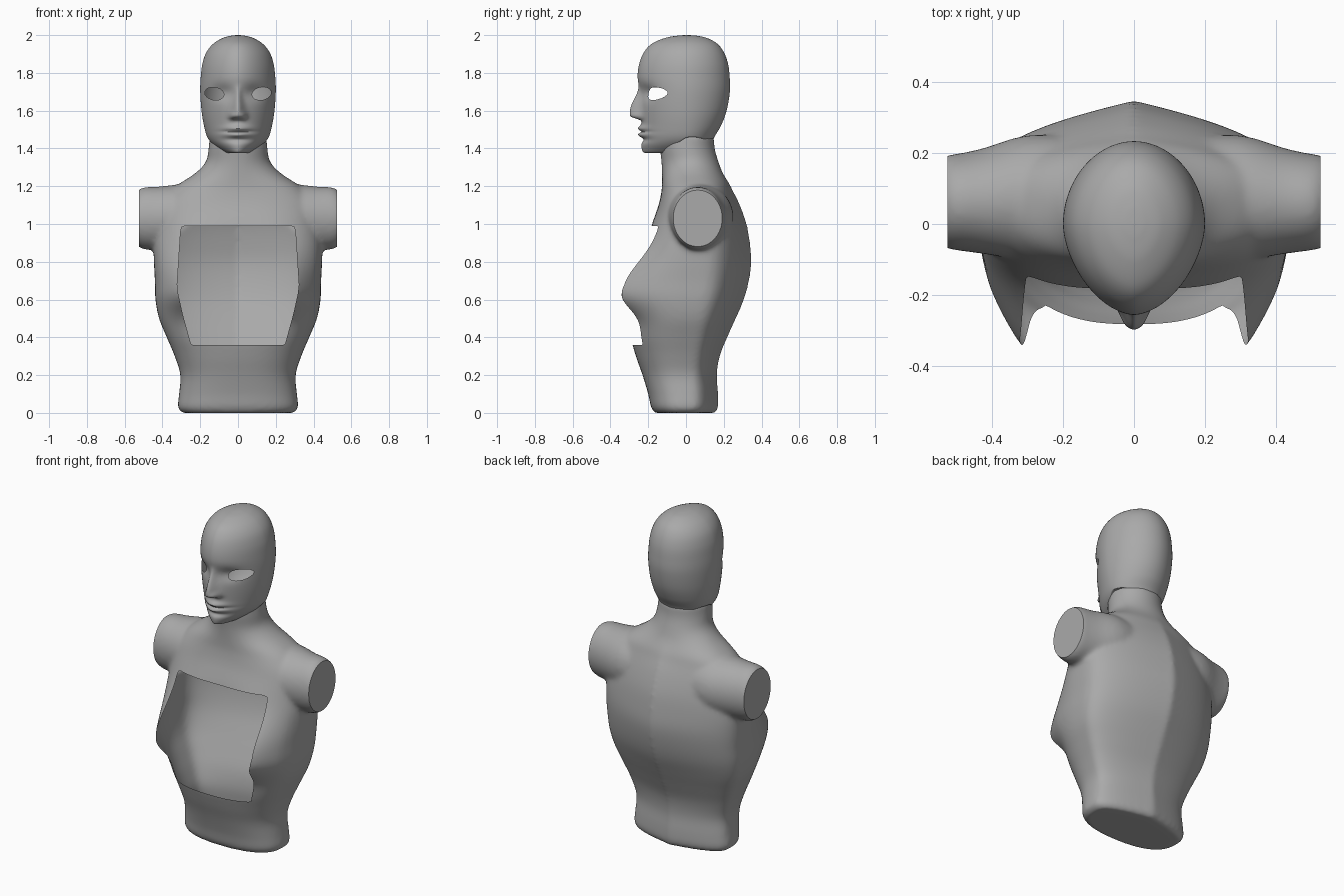
import bpy, bmesh
from math import sin, cos, pi, exp
from mathutils import Vector

cube = bpy.data.objects.get("Cube")
if cube:
    bpy.data.objects.remove(cube)

grey = bpy.data.materials.new("mannequin grey")
grey.use_nodes = True
TONE = (0.4, 0.4, 0.4, 1)
grey.diffuse_color = TONE
grey.node_tree.nodes["Principled BSDF"].inputs["Base Color"].default_value = TONE


def spline(rows, steps):
    """Catmull-Rom rows between the given key rows."""
    out, last = [], len(rows) - 1
    for i in range(last):
        p = [rows[max(0, min(last, i + k))] for k in (-1, 0, 1, 2)]
        for s in range(steps):
            t = s / steps
            out.append([b + t * (c - a) / 2 + t * t * (a - 2.5 * b + 2 * c - d / 2)
                        + t ** 3 * (1.5 * (b - c) + (d - a) / 2) for a, b, c, d in zip(*p)])
    return out + [list(rows[-1])]


def loft(bm, rings):
    """Skin closed rings and cap both ends."""
    loops = [[bm.verts.new(co) for co in ring] for ring in rings]
    for a, b in zip(loops, loops[1:]):
        for i in range(len(a)):
            j = (i + 1) % len(a)
            bm.faces.new((a[i], a[j], b[j], b[i]))
    bm.faces.new(loops[0][::-1])
    bm.faces.new(loops[-1])


def gauss(d, s):
    return exp(-(d / s) ** 2 / 2)


def ramp(v, a, b):
    t = max(0, min(1, (v - a) / (b - a)))
    return t * t * (3 - 2 * t)


def power(v, p):
    return (1 if v >= 0 else -1) * abs(v) ** (2 / p)


def carve(bm, outline):
    """Cut a convex x-z outline (anticlockwise from the front) out of the front skin."""
    inside = [f for f in bm.faces if f.calc_center_median().y < -0.02]
    for (x0, z0), (x1, z1) in zip(outline, outline[1:] + outline[:1]):
        co, no = Vector((x0, 0, z0)), Vector((z1 - z0, 0, x0 - x1))
        parts = set(inside)
        for f in inside:
            parts.update(f.edges)
            parts.update(f.verts)
        res = bmesh.ops.bisect_plane(bm, geom=list(parts), plane_co=co, plane_no=no, dist=1e-5)
        inside = [f for f in res["geom"] if isinstance(f, bmesh.types.BMFace)
                  and (f.calc_center_median() - co).dot(no) < 0]
    bmesh.ops.delete(bm, geom=inside, context="FACES")


def make(name, bm, angle=0.7):
    mesh = bpy.data.meshes.new(name)
    bm.to_mesh(mesh)
    bm.free()
    mesh.materials.clear()
    mesh.materials.append(grey)
    ob = bpy.data.objects.new(name, mesh)
    bpy.context.collection.objects.link(ob)
    bpy.ops.object.select_all(action="DESELECT")
    ob.select_set(True)
    bpy.context.view_layer.objects.active = ob
    bpy.ops.object.shade_smooth_by_angle(angle=angle)
    return ob


# Torso: height, half width, middle, front and back depth
torso_rows = [
    (0.0, .295, 0, -.165, .155), (.03, .318, 0, -.185, .172), (.1, .312, 0, -.2, .172),
    (.2, .305, 0, -.23, .165), (.3, .335, .01, -.265, .18), (.4, .377, .02, -.29, .22),
    (.5, .418, .03, -.28, .265), (.6, .437, .04, -.27, .308), (.7, .44, .05, -.25, .335),
    (.8, .445, .05, -.225, .348), (.9, .445, .05, -.2, .34), (1.0, .43, .05, -.178, .322),
    (1.1, .41, .05, -.145, .287), (1.17, .36, .05, -.13, .252), (1.21, .315, .05, -.127, .232),
    (1.27, .225, .045, -.127, .195), (1.33, .17, .03, -.13, .172), (1.4, .156, .01, -.138, .152),
    (1.47, .15, .01, -.14, .148)]


def torso_ring(row, n=96):
    z, w, c, front, back = row
    k = ramp(z, 1.1, 1.32)
    pts = []
    for i in range(n):
        a = 2 * pi * i / n
        rear = sin(a) > 0
        p = (3.6 if rear else 2.5) * (1 - k) + 2 * k
        t, s = power(cos(a), p), power(sin(a), p)
        x = w * t
        if rear:      # back slopes away from a central spine
            y = c + (back - c) * s * (1 - 0.38 * (1 - k) * abs(t))
        else:         # bust swells from the front
            y = c + (c - front) * s
            y -= 0.18 * gauss(abs(x) - .24, .12) * gauss(z - .65, .135 if z > .65 else .085) * min(1, -2 * s)
        pts.append((x, y, z))
    return pts


bm = bmesh.new()
loft(bm, [torso_ring(r) for r in spline(torso_rows, 5)])

# Shoulder stumps: x, middle y and z, radii
stump_rows = [(.15, .075, 1.04, .17, .17), (.3, .075, 1.035, .175, .175),
              (.42, .065, 1.03, .15, .168), (.485, .062, 1.03, .138, .166),
              (.515, .062, 1.03, .134, .158), (.545, .062, 1.03, .125, .135)]
for side in (1, -1):
    loft(bm, [[(side * x, y + ry * cos(side * 2 * pi * i / 48), z + rz * sin(side * 2 * pi * i / 48))
               for i in range(48)] for x, y, z, ry, rz in spline(stump_rows, 4)])
bmesh.ops.recalc_face_normals(bm, faces=bm.faces)
body = make("torso", bm)

# Blend torso and stumps into one skin
remesh = body.modifiers.new("blend", "REMESH")
remesh.mode = "VOXEL"
remesh.voxel_size = 0.0125
smooth = body.modifiers.new("soften", "SMOOTH")
smooth.factor = 0.5
smooth.iterations = 10
blended = body.evaluated_get(bpy.context.evaluated_depsgraph_get()).to_mesh()
bm = bmesh.new()
bm.from_mesh(blended)
bpy.data.objects.remove(body)

# Flat ends on the stumps
for side in (1, -1):
    cut = bmesh.ops.bisect_plane(bm, geom=bm.verts[:] + bm.edges[:] + bm.faces[:], dist=1e-5,
                                 plane_co=(side * .525, 0, 0), plane_no=(side, 0, 0), clear_outer=True)
    rim = [e for e in cut["geom_cut"] if isinstance(e, bmesh.types.BMEdge)]
    bmesh.ops.holes_fill(bm, edges=rim, sides=0)

# Chest opening
half = [(.238, .36), (.255, .368), (.263, .39), (.292, .52), (.314, .6), (.322, .68),
        (.304, .96), (.298, .983), (.28, .99)]
carve(bm, half + [(-x, z) for x, z in half[::-1]])
make("torso", bm)

# Head: height, half width, front and back depth
head_rows = [
    (1.375, .065, -.215, .1), (1.385, .09, -.23, .12), (1.42, .135, -.237, .135),
    (1.46, .163, -.235, .15), (1.52, .18, -.235, .185), (1.6, .193, -.24, .215),
    (1.7, .2, -.246, .232), (1.78, .197, -.256, .231), (1.85, .188, -.247, .222),
    (1.91, .167, -.222, .2), (1.955, .13, -.18, .165), (1.985, .08, -.11, .11),
    (1.997, .035, -.045, .055), (2.0, .002, 0, .004)]


def jaw(y):
    """Height of the lower edge of the head."""
    return 1.375 + .085 * ramp(y, -.13, .02) - .02 * ramp(y, .04, .15)


def head_ring(row, n=192):
    z, w, front, back = row
    pts = []
    for i in range(n):
        a = 2 * pi * i / n
        p = 1.95 if sin(a) > 0 else 1.75
        x = w * power(cos(a), p)
        y = (back if sin(a) > 0 else -front) * power(sin(a), p)
        if sin(a) < 0:
            f = min(1, -3 * sin(a))
            # Nose ridge, widening to the tip
            nose = ramp(z, 1.75, 1.585) * ramp(z, 1.545, 1.572)
            y -= f * .058 * nose * gauss(x, .013 + .012 * ramp(z, 1.7, 1.58))
            y -= f * .016 * gauss(abs(x) - .03, .012) * gauss(z - 1.572, .014)
            # Eye sockets
            y += f * .022 * gauss(abs(x) - .085, .04) * gauss(z - 1.695, .028)
            # Lips and the dip under them
            y -= f * .02 * gauss(x, .045) * (gauss(z - 1.506, .011) + gauss(z - 1.472, .011))
            y += f * .012 * gauss(x, .05) * (gauss(z - 1.489, .005) + gauss(z - 1.447, .012))
        pts.append((x, y, max(z, jaw(y))))
    return pts


bm = bmesh.new()
loft(bm, [head_ring(r) for r in spline(head_rows, 10)])
bmesh.ops.recalc_face_normals(bm, faces=bm.faces)

# Eye openings
for side in (1, -1):
    carve(bm, [(side * .125 + .051 * cos(2 * pi * i / 20),
                1.69 + .034 * sin(2 * pi * i / 20) + side * .1 * .051 * cos(2 * pi * i / 20))
               for i in range(20)])
make("head", bm, angle=0.9)
